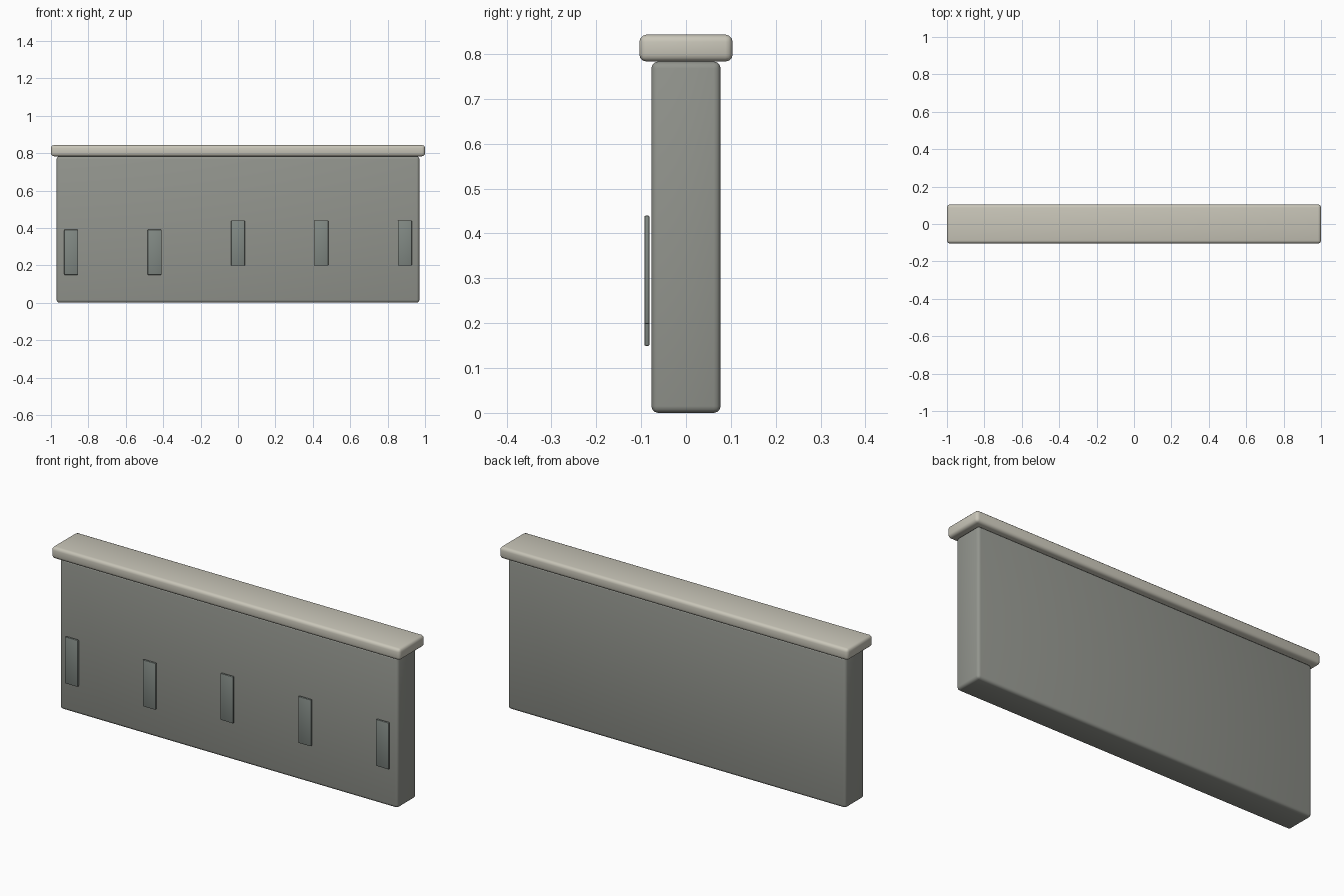
import bpy, math

if "Cube" in bpy.data.objects:
    bpy.data.objects.remove(bpy.data.objects["Cube"])


def material(name, rgb):
    m = bpy.data.materials.new(name)
    m.diffuse_color = (*rgb, 1)
    m.use_nodes = True
    m.node_tree.nodes["Principled BSDF"].inputs["Base Color"].default_value = m.diffuse_color
    return m


def block(name, lo, hi, bevel, segments, mat):
    """Rounded box between two corners."""
    bpy.ops.mesh.primitive_cube_add(
        size=1, location=[(a + b) / 2 for a, b in zip(lo, hi)])
    ob = bpy.context.object
    ob.name = name
    ob.scale = [b - a for a, b in zip(lo, hi)]
    bpy.ops.object.transform_apply(location=False, rotation=False, scale=True)
    mod = ob.modifiers.new("Bevel", 'BEVEL')
    mod.width = bevel
    mod.segments = segments
    bpy.ops.object.modifier_apply(modifier=mod.name)
    bpy.ops.object.shade_smooth_by_angle(angle=math.radians(35))
    ob.data.materials.append(mat)
    return ob


stone = material("wall_grey", (0.29, 0.30, 0.27))
cap = material("coping_beige", (0.58, 0.56, 0.48))
dark = material("strip_grey_green", (0.22, 0.25, 0.23))

# Wall body and overhanging coping
block("wall_body", (-0.97, -0.077, 0), (0.97, 0.077, 0.783), 0.015, 3, stone)
block("coping", (-1, -0.104, 0.783), (1, 0.104, 0.843), 0.016, 3, cap)

# Thin upright strips on the front, the two left ones set lower
for i in range(5):
    x = (i - 2) * 0.446
    z = 0.149 if i < 2 else 0.198
    block(f"front_strip_{i + 1}", (x - 0.037, -0.093, z),
          (x + 0.037, -0.081, z + 0.242), 0.004, 2, dark)
